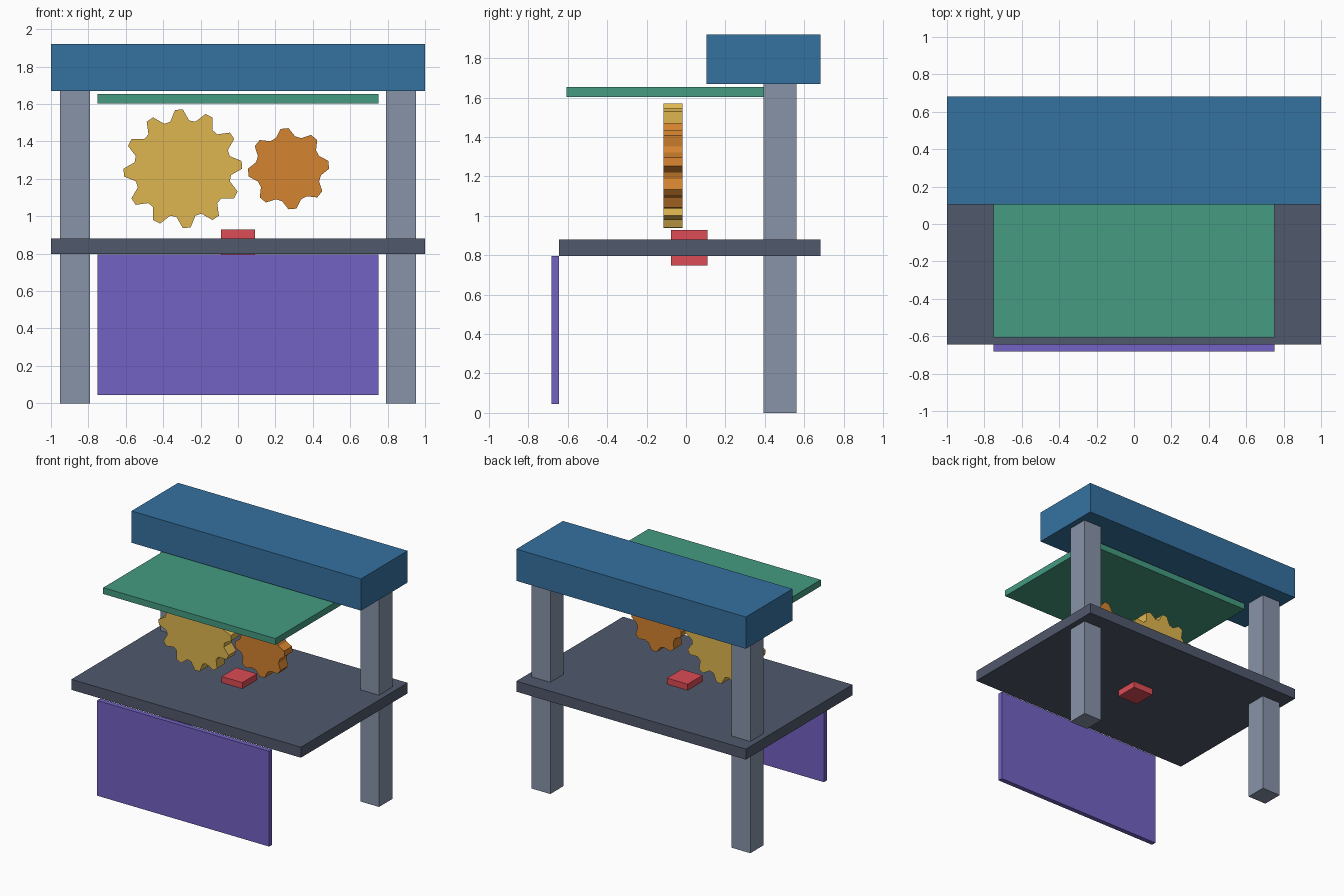
import bpy, bmesh
from math import pi, cos, sin

if "Cube" in bpy.data.objects:
    bpy.data.objects.remove(bpy.data.objects["Cube"])


def material(name, rgb):
    # Display colour (0-255) converted to linear
    m = bpy.data.materials.new(name)
    m.diffuse_color = [(c / 255) ** 2.2 for c in rgb] + [1]
    m.use_nodes = True
    m.node_tree.nodes["Principled BSDF"].inputs["Base Color"].default_value = m.diffuse_color
    return m


def add_object(name, bm, mat):
    bmesh.ops.recalc_face_normals(bm, faces=bm.faces)
    mesh = bpy.data.meshes.new(name)
    bm.to_mesh(mesh)
    bm.free()
    mesh.materials.append(mat)
    obj = bpy.data.objects.new(name, mesh)
    bpy.context.collection.objects.link(obj)
    return obj


def box(name, x, y, z, mat):
    # Box from (min, max) ranges on each axis
    bm = bmesh.new()
    bmesh.ops.create_cube(bm, size=1)
    for v in bm.verts:
        v.co = [r[0] if c < 0 else r[1] for c, r in zip(v.co, (x, y, z))]
    return add_object(name, bm, mat)


def gear(name, cx, cz, teeth, tip, root, y, mat):
    # Four profile points per tooth: two on the tip, two in the valley
    bm = bmesh.new()
    verts = []
    for i in range(teeth * 4):
        a = 2 * pi * i / (teeth * 4)
        r = tip if i % 4 < 2 else root
        verts.append(bm.verts.new((cx + r * cos(a), y[0], cz + r * sin(a))))
    face = bm.faces.new(verts)
    ext = bmesh.ops.extrude_face_region(bm, geom=[face], use_keep_orig=True)
    moved = [g for g in ext["geom"] if isinstance(g, bmesh.types.BMVert)]
    bmesh.ops.translate(bm, verts=moved, vec=(0, y[1] - y[0], 0))
    return add_object(name, bm, mat)


steel = material("steel", (135, 146, 167))
slate = material("slate", (81, 89, 107))
blue = material("blue", (56, 113, 159))
green = material("green", (70, 153, 128))
purple = material("purple", (114, 98, 193))
red = material("red", (220, 77, 86))
gold = material("gold", (222, 181, 81))
orange = material("orange", (210, 130, 51))

# Frame: two posts carrying the top beam
for side, label in ((-1, "left"), (1, "right")):
    box(label + "_post", sorted((side * 0.79, side * 0.953)), (0.394, 0.56), (0, 1.67), steel)
box("top_beam", (-1, 1), (0.103, 0.683), (1.67, 1.92), blue)

# Table, canopy and front panel
box("table_top", (-1, 1), (-0.645, 0.683), (0.797, 0.88), slate)
box("canopy", (-0.75, 0.75), (-0.606, 0.394), (1.604, 1.654), green)
box("front_panel", (-0.75, 0.75), (-0.683, -0.645), (0.045, 0.795), purple)

# Block passing through the table
box("table_block", (-0.09, 0.09), (-0.075, 0.108), (0.747, 0.928), red)

# Gear pair
gear("large_gear", -0.295, 1.254, 12, 0.317, 0.26, (-0.115, -0.017), gold)
gear("small_gear", 0.27, 1.254, 8, 0.217, 0.177, (-0.115, -0.017), orange)
